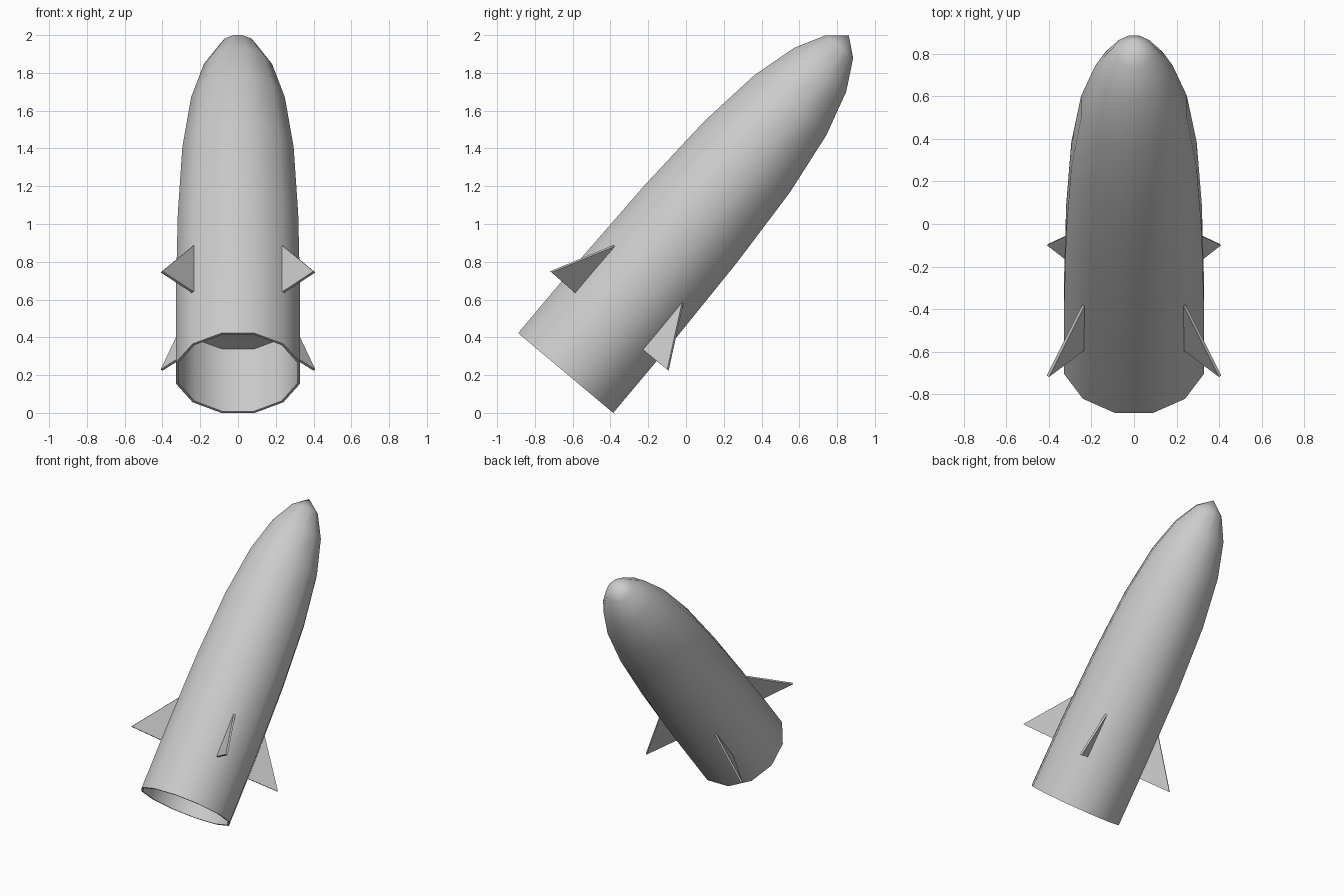
import bpy, bmesh, math
from mathutils import Matrix

if "Cube" in bpy.data.objects:
    bpy.data.objects.remove(bpy.data.objects["Cube"])

SIDES = 12
TILT = Matrix.Translation((0, -0.637, 0.211)) @ Matrix.Rotation(math.radians(-40), 4, 'X')


def finish(name, bm):
    bmesh.ops.recalc_face_normals(bm, faces=bm.faces)
    mesh = bpy.data.meshes.new(name)
    bm.to_mesh(mesh)
    bm.free()
    mesh.shade_smooth()
    mesh.set_sharp_from_angle(angle=math.radians(40))
    obj = bpy.data.objects.new(name, mesh)
    obj.matrix_world = TILT
    bpy.context.collection.objects.link(obj)
    return obj


# Hull: lathed (radius, height) profile, from the tail recess round to the nose
profile = [(0, 0.43), (0.326, 0.43), (0.326, 0), (0.34, 0), (0.34, 0.5), (0.33, 1.03),
           (0.305, 1.495), (0.257, 1.85), (0.187, 2.095), (0.098, 2.255), (0, 2.332)]
bm = bmesh.new()
start = math.radians(15)
verts = [bm.verts.new((r * math.cos(start), r * math.sin(start), z)) for r, z in profile]
edges = [bm.edges.new(pair) for pair in zip(verts, verts[1:])]
bmesh.ops.spin(bm, geom=verts + edges, cent=(0, 0, 0), axis=(0, 0, 1),
               angle=math.tau, steps=SIDES, use_merge=False)
bmesh.ops.remove_doubles(bm, verts=bm.verts, dist=0.0005)
finish("hull", bm)

# Fins: thin triangular plates on the four diagonals
THICK = 0.014
for i in range(4):
    bm = bmesh.new()
    outline = [(0.33, 0.357), (0.572, 0.36), (0.33, 0.688)]
    face = bm.faces.new([bm.verts.new((r, -THICK / 2, z)) for r, z in outline])
    ext = bmesh.ops.extrude_face_region(bm, geom=[face], use_keep_orig=True)
    moved = [v for v in ext["geom"] if isinstance(v, bmesh.types.BMVert)]
    bmesh.ops.translate(bm, verts=moved, vec=(0, THICK, 0))
    bm.transform(Matrix.Rotation(math.radians(45 + 90 * i), 4, 'Z'))
    finish(f"fin_{i + 1}", bm)
